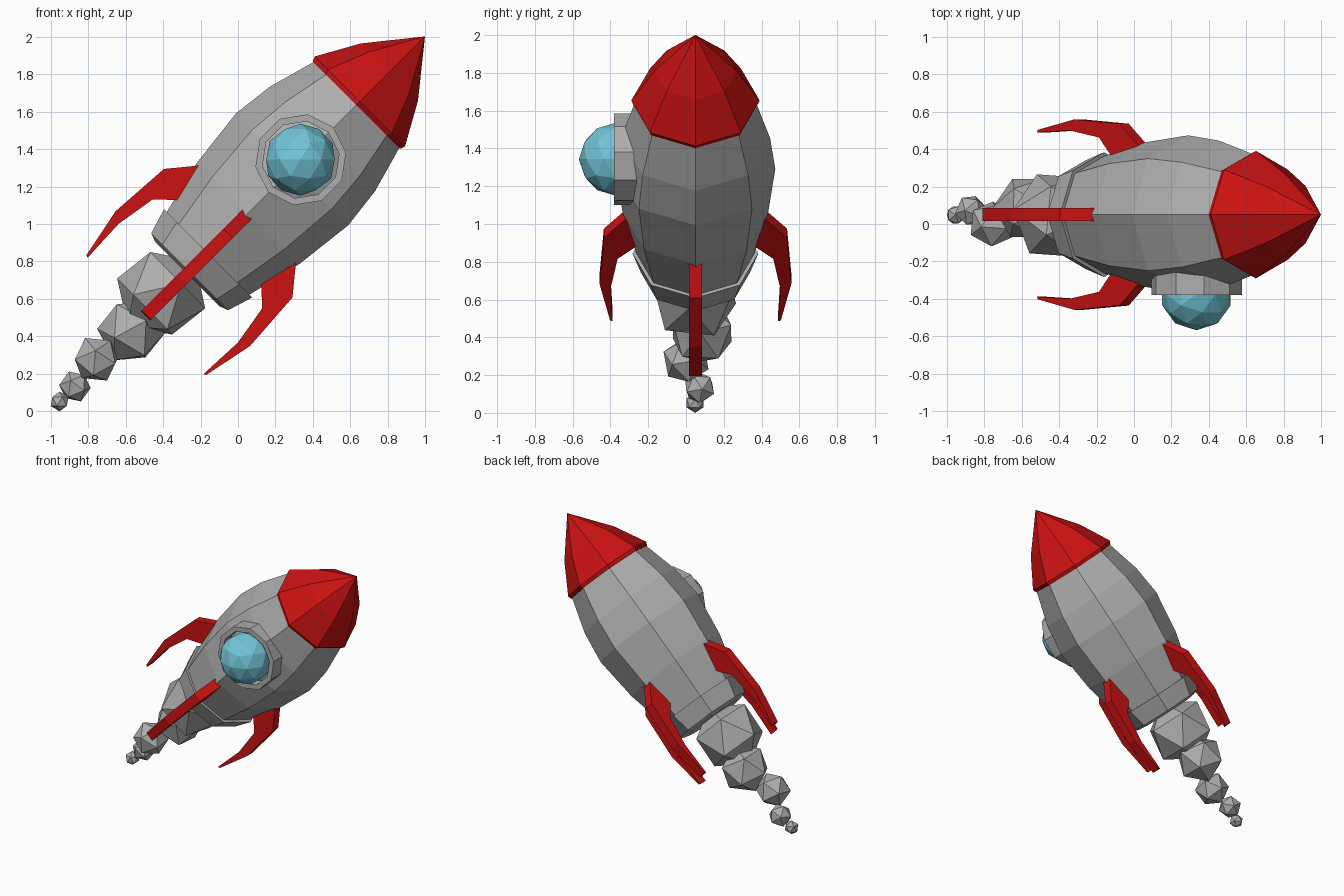
import bpy, bmesh, math, random
from mathutils import Matrix, Euler

if "Cube" in bpy.data.objects:
    bpy.data.objects.remove(bpy.data.objects["Cube"])

random.seed(4)

def material(name, rgb):
    m = bpy.data.materials.new(name)
    m.diffuse_color = (*rgb, 1)
    m.use_nodes = True
    m.node_tree.nodes["Principled BSDF"].inputs["Base Color"].default_value = m.diffuse_color
    return m

GREY = material("hull grey", (0.42, 0.42, 0.42))
RED = material("bright red", (0.60, 0.006, 0.006))
BLUE = material("glass blue", (0.17, 0.56, 0.68))

# Rocket frame: local z runs along the hull axis, tilted 45 degrees
ROCKET = Matrix.Translation((0, 0.05, 1.003)) @ Matrix.Rotation(math.radians(45), 4, 'Y')

def finish(name, bm, mat, matrix):
    bmesh.ops.recalc_face_normals(bm, faces=bm.faces)
    me = bpy.data.meshes.new(name)
    bm.to_mesh(me)
    bm.free()
    me.materials.append(mat)
    ob = bpy.data.objects.new(name, me)
    ob.matrix_world = matrix
    bpy.context.collection.objects.link(ob)
    return ob

def lathe(name, profile, sides, mat, matrix, phase=0.0):
    """Faceted solid of revolution from (height, radius) points; radius 0 closes to a point."""
    bm = bmesh.new()
    rings = []
    for h, r in profile:
        if r == 0:
            rings.append([bm.verts.new((0, 0, h))] * sides)
        else:
            rings.append([bm.verts.new((r * math.cos(phase + 2 * math.pi * i / sides),
                                        r * math.sin(phase + 2 * math.pi * i / sides), h))
                          for i in range(sides)])
    for a, b in zip(rings, rings[1:]):
        for i in range(sides):
            j = (i + 1) % sides
            corners = list(dict.fromkeys((a[i], a[j], b[j], b[i])))
            bm.faces.new(corners)
    return finish(name, bm, mat, matrix)

# Hull, nose cone and tail collar, all eight-sided
lathe("hull", [(-0.23, 0), (-0.23, 0.311), (0.08, 0.385), (0.409, 0.423),
               (0.64, 0.395), (0.90, 0.322), (0.90, 0)], 8, GREY, ROCKET)
lathe("nose_cone", [(0.893, 0), (0.893, 0.33), (0.92, 0.34), (1.142, 0.216), (1.411, 0)],
      8, RED, ROCKET)
lathe("tail_collar", [(-0.225, 0), (-0.225, 0.333), (-0.262, 0.322), (-0.365, 0.29),
                      (-0.383, 0.24), (-0.383, 0)], 8, GREY, ROCKET)

# Four swept fins: (distance along axis, distance from axis) outline, extruded
FIN = [(0.115, 0.33), (-0.074, 0.485), (-0.416, 0.508), (-0.692, 0.452),
       (-0.697, 0.438), (-0.451, 0.449), (-0.23, 0.412), (-0.155, 0.332), (-0.10, 0.28)]
for k in range(4):
    bm = bmesh.new()
    face = bm.faces.new([bm.verts.new((r, -0.035, s)) for s, r in FIN])
    ext = bmesh.ops.extrude_face_region(bm, geom=[face])
    bmesh.ops.translate(bm, vec=(0, 0.07, 0),
                        verts=[v for v in ext["geom"] if isinstance(v, bmesh.types.BMVert)])
    finish(f"fin_{k + 1}", bm, RED, ROCKET @ Matrix.Rotation(k * math.pi / 2, 4, 'Z'))

# Porthole: ten-sided frame facing the front, with a domed glass
PORT = Matrix.Translation((0.335, -0.38, 1.343)) @ Matrix.Rotation(math.pi / 2, 4, 'X')
lathe("porthole_frame", [(-0.18, 0.245), (0, 0.245), (0, 0.207), (-0.18, 0.207), (-0.18, 0.245)],
      10, GREY, PORT, math.radians(45))

def ball(name, centre, radius, subdiv, mat, rotation):
    bm = bmesh.new()
    bmesh.ops.create_icosphere(bm, subdivisions=subdiv, radius=radius)
    finish(name, bm, mat, Matrix.Translation(centre) @ rotation.to_matrix().to_4x4())

ball("porthole_glass", (0.333, -0.375, 1.343), 0.192, 2, BLUE, Euler((0, 0, 0)))

# Exhaust smoke: chain of shrinking twenty-sided puffs
PUFFS = [(-0.41, 0.045, 0.63, 0.25), (-0.57, 0.085, 0.43, 0.182), (-0.757, 0.0, 0.278, 0.128),
         (-0.87, 0.072, 0.133, 0.086), (-0.952, 0.048, 0.053, 0.053)]
for i, (x, y, z, r) in enumerate(PUFFS):
    turn = [random.uniform(0, math.pi) for _ in range(3)] if i < 4 else (0, 0, 0)
    ball(f"smoke_puff_{i + 1}", (x, y, z), r, 1, GREY, Euler(turn))
